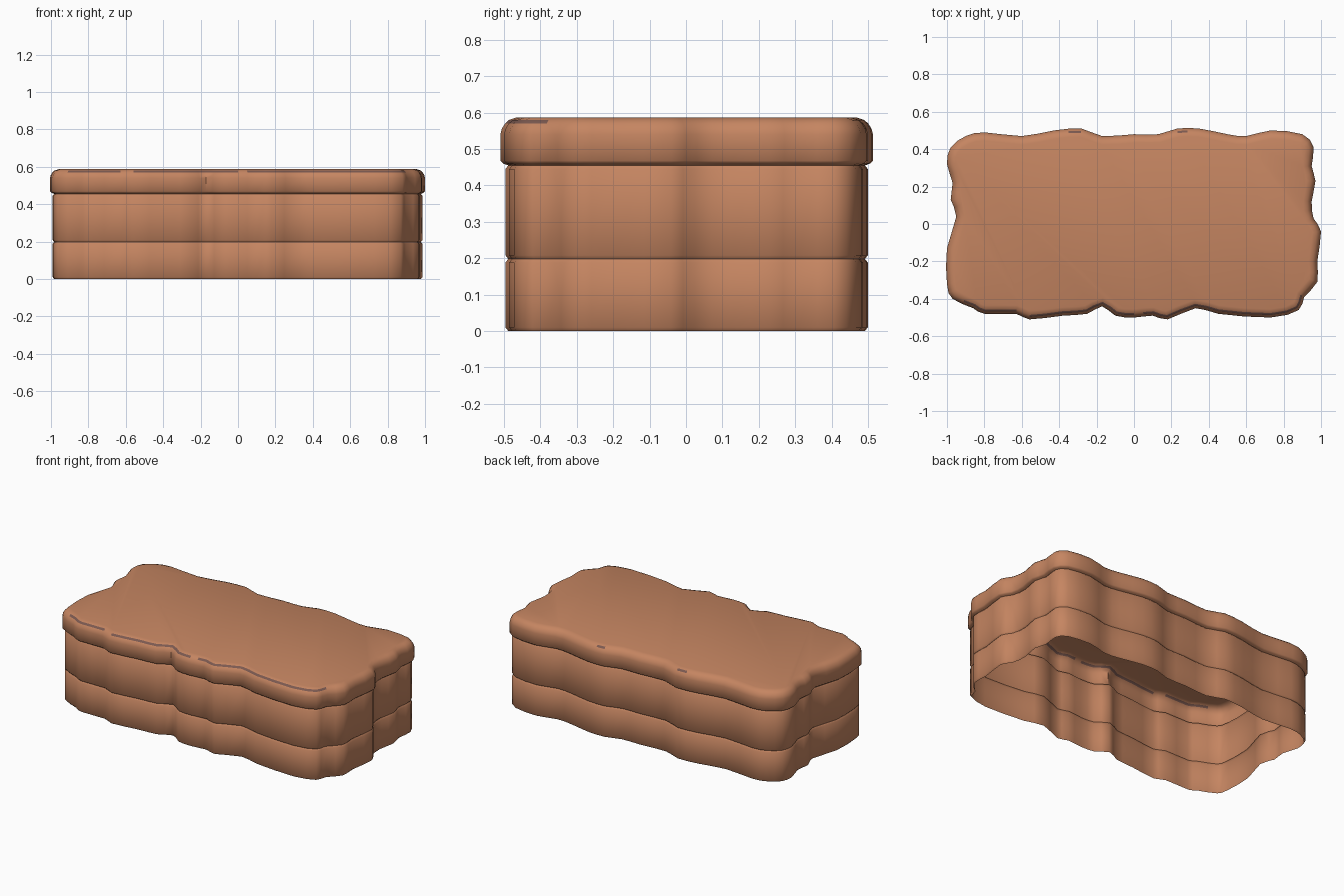
import bpy
import bmesh
from mathutils import Vector

cube = bpy.data.objects.get("Cube")
if cube:
    bpy.data.objects.remove(cube, do_unlink=True)


def make_material(name, colour):
    mat = bpy.data.materials.new(name)
    mat.use_nodes = True
    mat.diffuse_color = (*colour, 1)
    bsdf = next(n for n in mat.node_tree.nodes if n.type == 'BSDF_PRINCIPLED')
    bsdf.inputs["Base Color"].default_value = (*colour, 1)
    return mat


clay = make_material("clay orange", (0.56, 0.235, 0.12))
umber = make_material("dull umber", (0.2, 0.1, 0.08))

# Wavy outline of the slab, in hundredths, anticlockwise from the front left end
front = [(-97, -40), (-86, -45), (-80, -48), (-63, -48), (-56, -51), (-38, -49),
         (-25, -48), (-17, -44), (-10, -49), (0, -50), (10, -49), (18, -51),
         (33, -45), (45, -48), (73, -50), (88, -46), (91, -39)]
right_end = [(98, -31), (98, -20), (100, -4), (96, 3), (95, 12), (97, 23), (95, 31)]
back = [(96, 41), (90, 48), (73, 50), (60, 47), (50, 48), (35, 51), (23, 51),
        (13, 48), (0, 48), (-17, 47), (-28, 51), (-43, 50), (-60, 47), (-80, 49), (-90, 47)]
left_end = [(-98, 41), (-100, 32), (-97, 22), (-98, 13), (-95, 4), (-100, -13), (-100, -32)]
corners = [Vector(p) / 100 for p in front + right_end + back + left_end]


def soften(points):
    """Add a midpoint on a smooth curve through the points."""
    result = []
    for i, b in enumerate(points):
        a, c, d = points[i - 1], points[(i + 1) % len(points)], points[(i + 2) % len(points)]
        result += [b, (9 * (b + c) - a - d) / 16]
    return result


outline = soften(corners)


def outward(i):
    along = outline[(i + 1) % len(outline)] - outline[i - 1]
    return Vector((along.y, -along.x)).normalized()


normals = [outward(i) for i in range(len(outline))]


def is_worn(centre):
    """Broken dark strip on the front rim, and two flecks on the back rim."""
    if centre.y < -0.4:
        return abs(centre.x) < 0.9 and not any(abs(centre.x - g) < 0.04 for g in (-0.58, 0.03))
    return centre.y > 0.4 and any(abs(centre.x - f) < 0.03 for f in (-0.29, 0.26))


def make_tier(name, profile, capped=False, worn_band=None):
    """Loft the outline through (inset, height) pairs as an open shell."""
    bm = bmesh.new()
    rings = []
    for inset, z in profile:
        ring = [p - n * inset for p, n in zip(outline, normals)]
        rings.append([bm.verts.new((p.x, p.y, z)) for p in ring])
    for level, (low, high) in enumerate(zip(rings, rings[1:])):
        for i in range(len(outline)):
            j = (i + 1) % len(outline)
            face = bm.faces.new((low[i], low[j], high[j], high[i]))
            if level == worn_band and is_worn(face.calc_center_median()):
                face.material_index = 1
    if capped:
        bm.faces.new(rings[-1])
    mesh = bpy.data.meshes.new(name)
    bm.to_mesh(mesh)
    bm.free()
    mesh.materials.append(clay)
    if worn_band is not None:
        mesh.materials.append(umber)
    obj = bpy.data.objects.new(name, mesh)
    bpy.context.collection.objects.link(obj)
    bpy.ops.object.select_all(action='DESELECT')
    obj.select_set(True)
    bpy.context.view_layer.objects.active = obj
    bpy.ops.object.shade_smooth_by_angle(angle=0.9)


# Two stacked wall tiers, open underneath
for name, bottom, top in (("lower_tier", 0, 0.198), ("upper_tier", 0.198, 0.455)):
    make_tier(name, [(0.022, bottom), (0.014, bottom + 0.01),
                     (0.014, top - 0.01), (0.022, top)])

# Overhanging lid with a rounded upper rim
make_tier("lid", [(0.022, 0.455), (0.008, 0.46), (0, 0.468), (0, 0.54), (0.004, 0.556),
                  (0.013, 0.57), (0.024, 0.58), (0.045, 0.587)],
          capped=True, worn_band=5)
